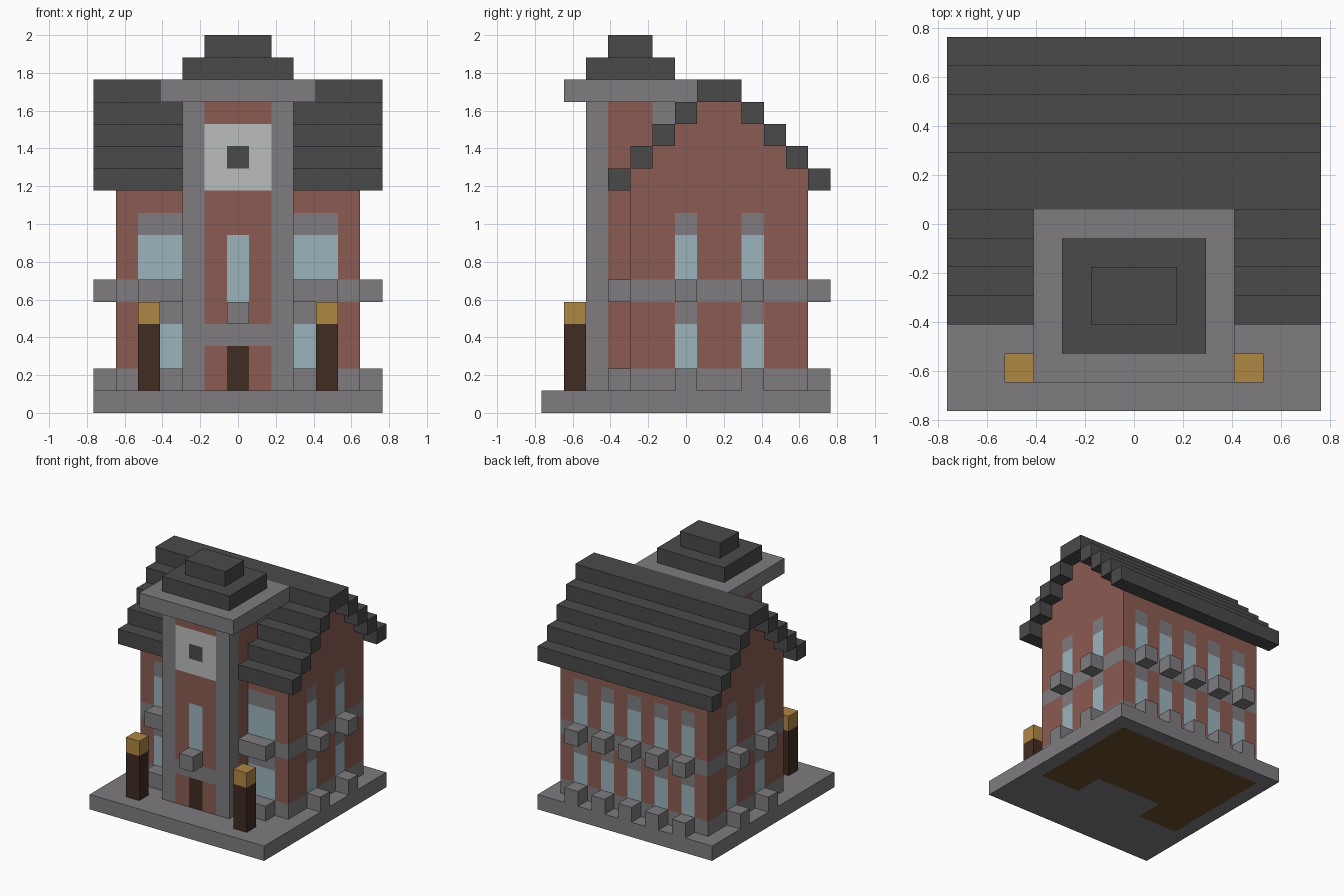
import bpy, bmesh
from mathutils import Vector

U = 2 / 17  # one block

cube = bpy.data.objects.get("Cube")
if cube:
    bpy.data.objects.remove(cube)


def material(name, rgb):
    lin = [((c / 255 + 0.055) / 1.055) ** 2.4 for c in rgb] + [1]
    m = bpy.data.materials.new(name)
    m.use_nodes = True
    m.diffuse_color = lin
    m.node_tree.nodes["Principled BSDF"].inputs["Base Color"].default_value = lin
    return m


COLOURS = {
    "stone_grey": (126, 124, 127),
    "brick_red": (139, 92, 82),
    "slate_dark": (74, 74, 74),
    "glass_blue": (155, 180, 188),
    "clock_white": (186, 190, 188),
    "lamp_gold": (175, 135, 68),
    "wood_dark": (64, 44, 34),
    "floor_brown": (108, 78, 46),
}
MATS = {n: material(n, c) for n, c in COLOURS.items()}
NAMES = list(MATS)


def block(name, xs, ys, zs, colour, rule=None):
    """Box in block units; with a rule it is cut to the block grid and painted."""
    bm = bmesh.new()
    bmesh.ops.create_cube(bm, size=1)
    for v in bm.verts:
        v.co = Vector([r[0] + (c + 0.5) * (r[1] - r[0])
                       for r, c in zip((xs, ys, zs), v.co)])
    mesh = bpy.data.meshes.new(name)
    if rule:
        for axis, (lo, hi) in enumerate((xs, ys, zs)):
            no = Vector([float(i == axis) for i in range(3)])
            for k in range(1, round(hi - lo)):
                geom = bm.verts[:] + bm.edges[:] + bm.faces[:]
                bmesh.ops.bisect_plane(bm, geom=geom, plane_co=no * (lo + k), plane_no=no)
        for n in NAMES:
            mesh.materials.append(MATS[n])
        bm.normal_update()
        for f in bm.faces:
            c = f.calc_center_median()
            f.material_index = NAMES.index(rule(c, f.normal) or colour)
    else:
        mesh.materials.append(MATS[colour])
    bmesh.ops.scale(bm, vec=(U, U, U), verts=bm.verts)
    bm.to_mesh(mesh)
    bm.free()
    ob = bpy.data.objects.new(name, mesh)
    bpy.context.collection.objects.link(ob)
    return ob


SIDE_WINDOWS = (0, 3)
BACK_WINDOWS = (-4, -2, 0, 2, 4)


def paint_base(c, n):
    # Wooden floor seen from beneath, left out under the tower
    inside = abs(c.x) < 5.5 and -2.5 < c.y < 5.5
    under_tower = abs(c.x) < 2.5 and c.y < -0.5
    if n.z < -0.5 and inside and not under_tower:
        return "floor_brown"


def paint_walls(c, n):
    row = int(c.z)
    if row in (1, 5):
        return "stone_grey"
    if abs(n.x) > 0.5:
        window = round(c.y) in SIDE_WINDOWS
    elif n.y > 0.5:
        window = round(c.x) in BACK_WINDOWS
    else:
        window = 2.5 < abs(c.x) < 4.5
    if window and row in (4, 8):
        return "stone_grey"
    if window and row in (2, 3, 6, 7):
        return "glass_blue"


def paint_tower(c, n):
    row, middle = int(c.z), abs(c.x) < 0.5
    if abs(n.x) > 0.5:
        return "stone_grey" if c.y < -3.5 or c.y > -1.5 else None
    if abs(c.x) > 1.5:
        return "stone_grey"
    if n.y < -0.5:
        if row == 3:
            return "stone_grey"
        if 10 <= row < 13:
            return "slate_dark" if middle and row == 11 else "clock_white"
        if middle and row < 3:
            return "wood_dark"
        if middle and 5 <= row < 8:
            return "glass_blue"


# Plinth and brick house
block("base", (-6.5, 6.5), (-6.5, 6.5), (0, 1), "stone_grey", paint_base)
block("house_walls", (-5.5, 5.5), (-2.5, 5.5), (1, 11), "brick_red", paint_walls)

# Stepped gable and roof, symmetric about the ridge
RIDGE = 1.5
for i in range(3):
    h = 3 - i
    block("gable_step", (-5.5, 5.5), (RIDGE - h, RIDGE + h), (11 + i, 12 + i), "brick_red")
for i in range(4):
    far, near = 5 - i, 4 - i
    for ys in ((RIDGE - far, RIDGE - near), (RIDGE + near, RIDGE + far)):
        block("roof_step", (-6.5, 6.5), ys, (10 + i, 11 + i), "slate_dark")
block("roof_ridge", (-6.5, 6.5), (RIDGE - 1, RIDGE + 1), (14, 15), "slate_dark")

# Clock tower and its cap
block("tower", (-2.5, 2.5), (-4.5, -0.5), (1, 14), "brick_red", paint_tower)
block("tower_cornice", (-3.5, 3.5), (-5.5, 0.5), (14, 15), "stone_grey")
block("tower_roof_lower", (-2.5, 2.5), (-4.5, -0.5), (15, 16), "slate_dark")
block("tower_roof_upper", (-1.5, 1.5), (-3.5, -1.5), (16, 17), "slate_dark")
block("tower_sill", (-0.5, 0.5), (-5.5, -4.5), (4, 5), "stone_grey")

# Projecting sills below both rows of windows
for z in (1, 5):
    zs = (z, z + 1)
    for x in BACK_WINDOWS:
        block("back_sill", (x - 0.5, x + 0.5), (5.5, 6.5), zs, "stone_grey")
    for side, xs, wing in (("left", (5.5, 6.5), (2.5, 4.5)),
                           ("right", (-6.5, -5.5), (-4.5, -2.5))):
        for y in SIDE_WINDOWS:
            block(side + "_sill", xs, (y - 0.5, y + 0.5), zs, "stone_grey")
        block(side + "_front_sill", wing, (-3.5, -2.5), zs, "stone_grey")

# Lamp posts
for side, xs in (("left", (3.5, 4.5)), ("right", (-4.5, -3.5))):
    block(side + "_lamp_post", xs, (-5.5, -4.5), (1, 4), "wood_dark")
    block(side + "_lamp", xs, (-5.5, -4.5), (4, 5), "lamp_gold")
